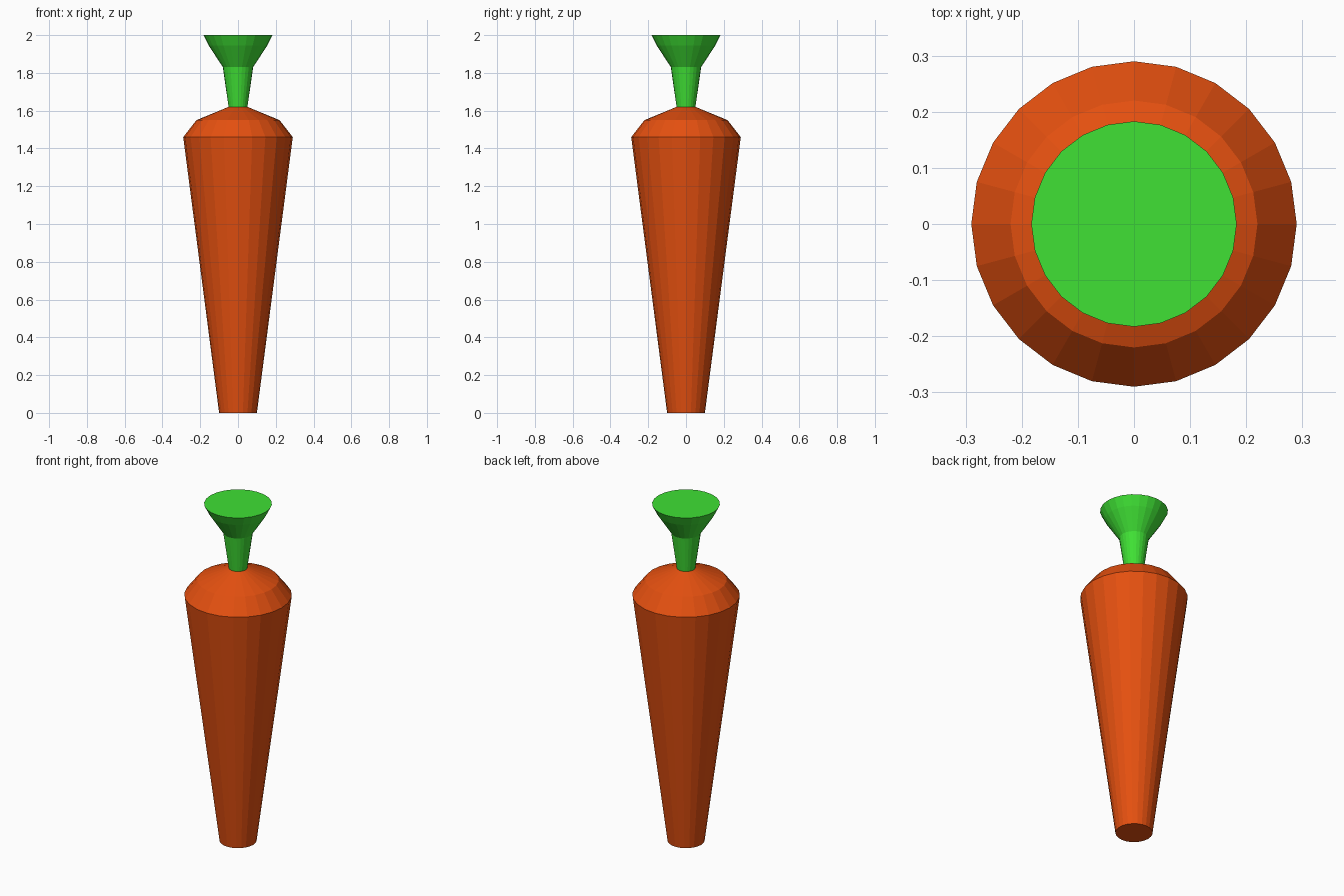
import bpy, bmesh, math

if "Cube" in bpy.data.objects:
    bpy.data.objects.remove(bpy.data.objects["Cube"])

SIDES = 24


def material(name, color):
    m = bpy.data.materials.new(name)
    m.diffuse_color = color
    m.use_nodes = True
    m.node_tree.nodes["Principled BSDF"].inputs["Base Color"].default_value = m.diffuse_color
    return m


def lathe(name, profile, mat):
    """Revolve (radius, height) points about z, capped at both ends."""
    bm = bmesh.new()
    rings = []
    for r, z in profile:
        rings.append([bm.verts.new((r * math.cos(2 * math.pi * i / SIDES),
                                    r * math.sin(2 * math.pi * i / SIDES), z))
                      for i in range(SIDES)])
    for a, b in zip(rings, rings[1:]):
        for i in range(SIDES):
            j = (i + 1) % SIDES
            bm.faces.new((a[i], a[j], b[j], b[i]))
    bm.faces.new(rings[0][::-1])
    bm.faces.new(rings[-1])
    mesh = bpy.data.meshes.new(name)
    bm.to_mesh(mesh)
    bm.free()
    mesh.materials.append(mat)
    obj = bpy.data.objects.new(name, mesh)
    bpy.context.collection.objects.link(obj)
    return obj


orange = material("orange", (0.78, 0.08, 0.005, 1))
green = material("green", (0.05, 0.75, 0.035, 1))

# Tapered root with rounded shoulders
lathe("carrot_root", [(0.10, 0), (0.29, 1.46), (0.22, 1.55), (0.05, 1.62)], orange)

# Flared leafy stalk with a flat top
lathe("stalk", [(0.05, 1.62), (0.08, 1.83), (0.155, 1.945), (0.183, 2.0)], green)
